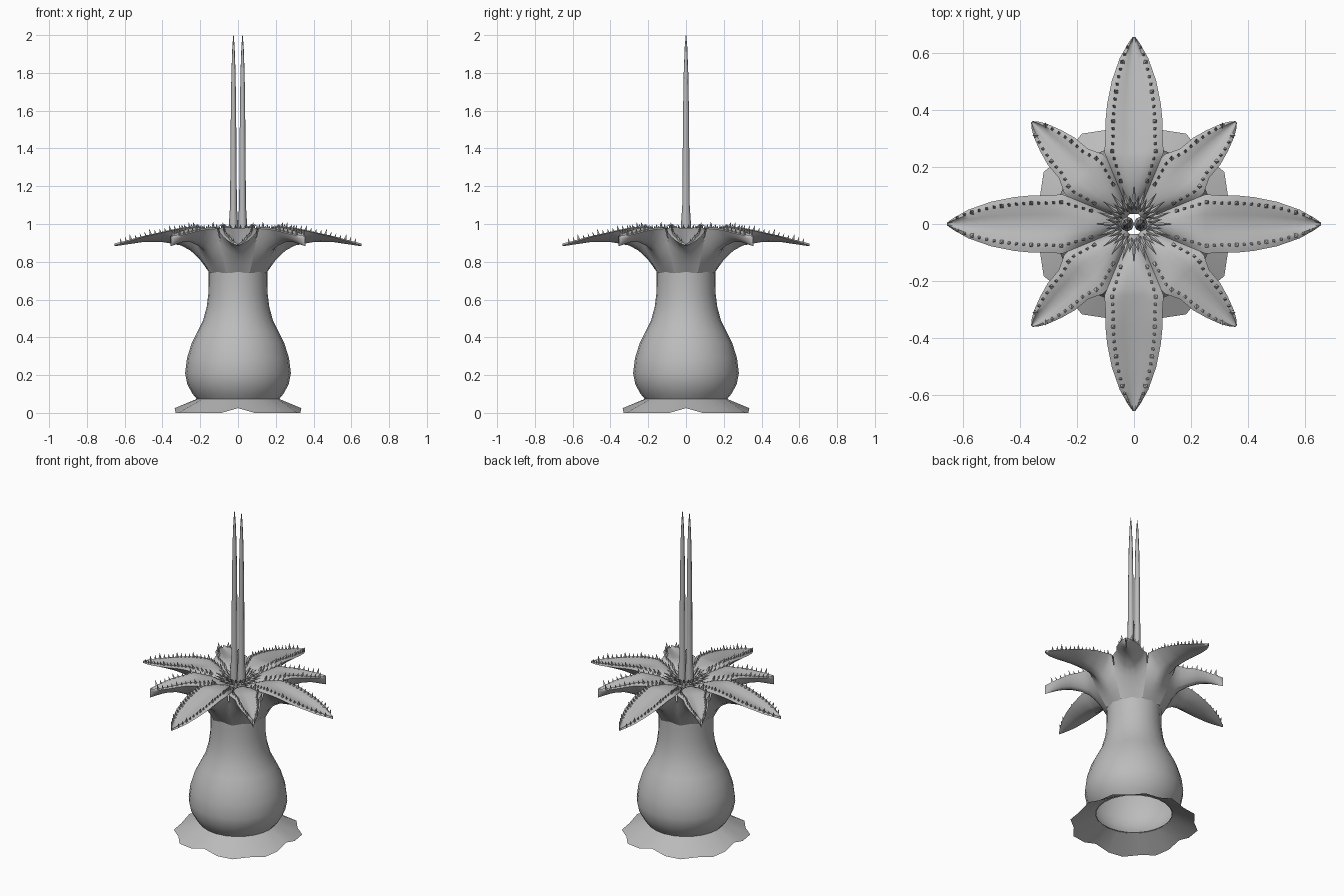
import bpy, bmesh, math
from mathutils import Vector, Matrix

cube = bpy.data.objects.get("Cube")
if cube:
    bpy.data.objects.remove(cube)

grey = bpy.data.materials.new("plain_grey")
grey.use_nodes = True
GREY = (0.5, 0.5, 0.5, 1)
grey.diffuse_color = GREY
grey.node_tree.nodes["Principled BSDF"].inputs["Base Color"].default_value = GREY


def finish(name, bm, angle=50):
    """Turn a bmesh into a shaded object."""
    bmesh.ops.remove_doubles(bm, verts=bm.verts, dist=0.0005)
    mesh = bpy.data.meshes.new(name)
    bm.to_mesh(mesh)
    bm.free()
    ob = bpy.data.objects.new(name, mesh)
    bpy.context.collection.objects.link(ob)
    mesh.materials.append(grey)
    bpy.ops.object.select_all(action='DESELECT')
    bpy.context.view_layer.objects.active = ob
    ob.select_set(True)
    if angle:
        bpy.ops.object.shade_smooth_by_angle(angle=math.radians(angle))
    return ob


def sheet(bm, rows, closed=False, flip=False):
    """Skin a list of point rows with quads."""
    grid = [[bm.verts.new(p) for p in row] for row in rows]
    n = len(rows[0])
    for a, b in zip(grid, grid[1:]):
        for i in range(n if closed else n - 1):
            j = (i + 1) % n
            quad = [a[i], a[j], b[j], b[i]]
            bm.faces.new(quad[::-1] if flip else quad)


def ring(r, z, n, cx=0, sy=1):
    return [(cx + r * math.cos(math.tau * i / n), sy * r * math.sin(math.tau * i / n), z)
            for i in range(n)]


def lerp(table, x):
    """Piecewise linear lookup."""
    for (x0, y0), (x1, y1) in zip(table, table[1:]):
        if x <= x1:
            return y0 + (y1 - y0) * max(0, (x - x0) / (x1 - x0))
    return table[-1][1]


def cone(bm, base, direction, radius, length, sides=4):
    d = Vector(direction).normalized()
    m = Matrix.Translation(Vector(base) + d * length / 2) @ d.to_track_quat('Z', 'Y').to_matrix().to_4x4()
    bmesh.ops.create_cone(bm, cap_ends=True, segments=sides, radius1=radius,
                          radius2=0, depth=length, matrix=m)


# Bulbous body, open at both ends
bm = bmesh.new()
profile = [(.215, .07), (.24, .1), (.268, .15), (.28, .21), (.27, .29), (.245, .37), (.215, .43),
           (.185, .49), (.166, .56), (.157, .63), (.155, .7), (.155, .75)]
sheet(bm, [ring(r, z, 24) for r, z in profile], closed=True)
finish("body", bm)

# Wavy skirt around the foot, lifted at the four axes
bm = bmesh.new()
rim = []
for i in range(24):
    a = math.tau * i / 24
    axis = i % 6 == 0
    r = .335 if axis else (.342 if i % 2 else .365)
    rim.append((r * math.cos(a), r * math.sin(a), .025 if axis else 0))
sheet(bm, [rim, ring(.215, .075, 24)], closed=True)
finish("skirt", bm, 30)

# Petals: half width along the radius for the long and the short kind
LONG = [(.25, .104), (.3, .1), (.36, .1), (.42, .094), (.5, .078), (.58, .05), (.63, .022), (.655, .004)]
SHORT = [(.25, .096), (.3, .072), (.36, .067), (.41, .053), (.46, .034), (.49, .017), (.505, .004)]
TOP = [(.035, .88), (.06, .93), (.1, .96), (.16, .978), (.23, .98), (.35, .955), (.5, .922), (.655, .885)]
EDGE = [(.035, .88), (.1, .93), (.17, .955), (.25, .975), (.35, .965), (.5, .93), (.655, .885)]
KEEL = [(.15, .74), (.2, .81), (.25, .858), (.3, .886), (.4, .905), (.5, .905), (.655, .882)]
VALLEY = [(.15, .74), (.2, .84), (.25, .975)]
ACROSS = [-1, -.85, -.65, -.33, 0, .33, .65, .85, 1]


def half_width(outline, r):
    return min(r * math.tan(math.pi / 8), lerp(outline, r))


def top_z(r, v):
    z = lerp(TOP, r) + (lerp(EDGE, r) - lerp(TOP, r)) * v * v
    return z + .012 * math.exp(-((abs(v) - .7) / .2) ** 2) * min(1, r / .3)


def petal(name, outline, angle):
    bm = bmesh.new()
    outer = [r for r, w in outline]
    outer = sorted(outer + [(a + b) / 2 for a, b in zip(outer, outer[1:])])
    rows = []
    for r in [.035, .06, .09, .12, .16, .2, .23] + outer:
        w = half_width(outline, r)
        rows.append([(r, v * w, top_z(r, v)) for v in ACROSS])
    sheet(bm, rows, flip=True)
    rows = []
    tip = outer[-1]
    for r in [.15, .175, .2, .225] + outer:
        w = half_width(outline, r)
        edge = lerp(VALLEY, r) if r < .25 else top_z(r, 1)
        # short petals follow the same keel, compressed toward their tip
        k = lerp(KEEL, r if r < .3 else .3 + (r - .3) * .355 / (tip - .3))
        rows.append([(r, v * w, k + (edge - k) * abs(v) ** 1.7) for v in ACROSS])
    sheet(bm, rows)
    bmesh.ops.rotate(bm, verts=bm.verts, matrix=Matrix.Rotation(angle, 3, 'Z'))
    finish(name, bm, 60)

    # Thorns along both edges of the petal
    bm = bmesh.new()
    count = int((tip - .15) / .026)
    for side in (-1, 1):
        for i in range(count):
            r = .15 + .026 * i
            p = (r, side * .72 * half_width(outline, r), top_z(r, .72) - .006)
            big = i % 4 == 0
            cone(bm, p, (.25, side * .25, 1), .0095 if big else .007, .036 if big else .027)
    bmesh.ops.rotate(bm, verts=bm.verts, matrix=Matrix.Rotation(angle, 3, 'Z'))
    finish(name + "_thorns", bm, 0)


for i in range(8):
    kind = "short" if i % 2 else "long"
    petal(f"{kind}_petal_{i // 2 + 1}", SHORT if i % 2 else LONG, i * math.pi / 4)

# Ring of small filaments around the throat, in two tiers
bm = bmesh.new()
for tier, (start, lift, length) in enumerate([(.05, .35, .09), (.045, .9, .075)]):
    for i in range(20):
        a = math.tau * (i + tier / 2) / 20
        out = Vector((math.cos(a), math.sin(a), 0))
        d = (out + Vector((0, 0, lift))).normalized()
        base = out * start + Vector((0, 0, .95))
        cone(bm, base + d * .03, d, .009, length - .03, 5)
        cone(bm, base + d * .03, -d, .009, .03, 5)
finish("throat_filaments", bm, 0)

# Two tall spires rising from the throat
for side, name in ((-1, "right_spire"), (1, "left_spire")):
    bm = bmesh.new()
    shape = [(.024, .88), (.024, 1), (.018, 1.1), (.0165, 1.3), (.014, 1.6), (.011, 1.8), (.006, 1.94), (.001, 2)]
    sheet(bm, [ring(r, z, 8, side * .024, 1.1) for r, z in shape], closed=True)
    bmesh.ops.holes_fill(bm, edges=bm.edges)
    finish(name, bm, 50)
